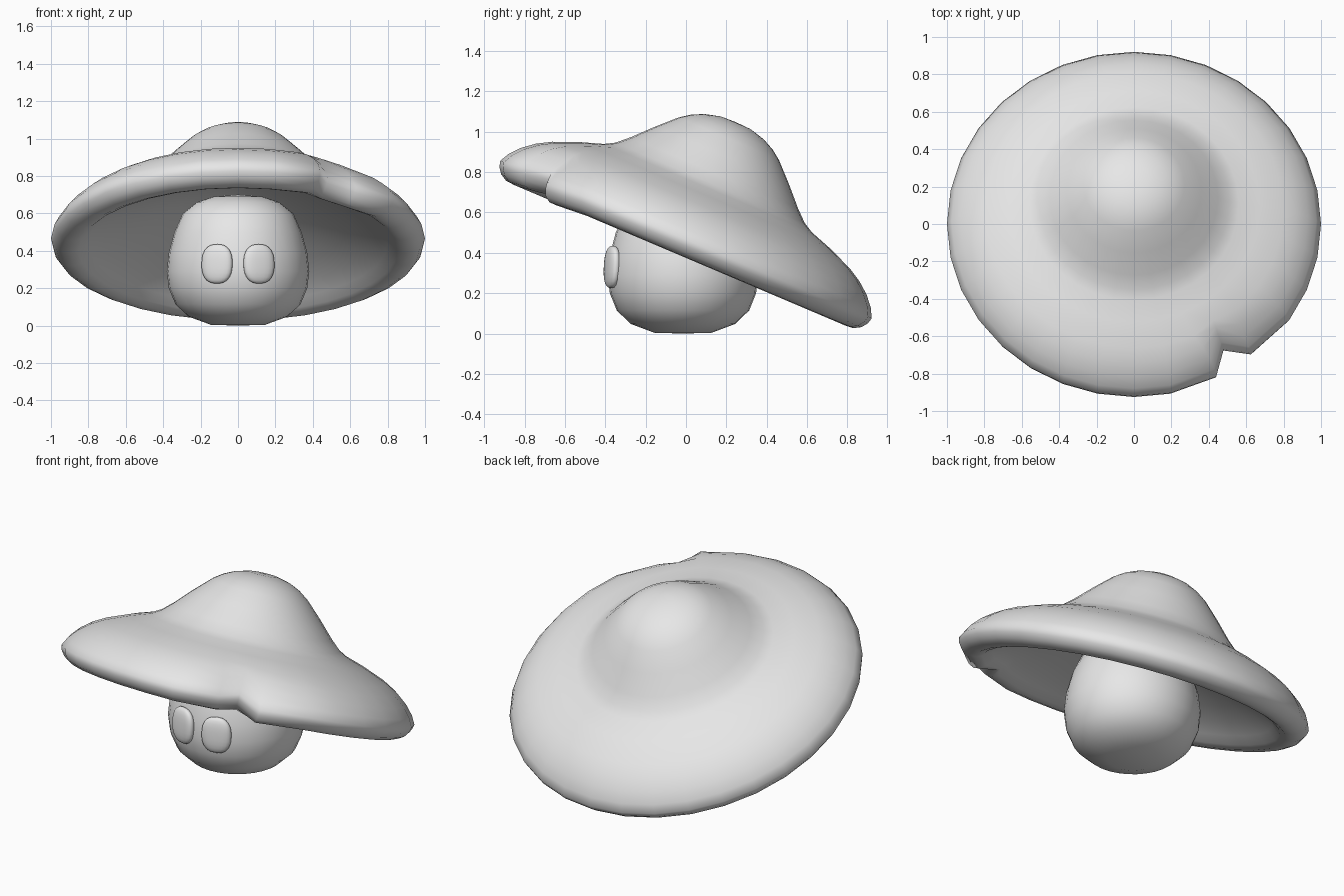
import bpy, bmesh, math
from mathutils import Matrix

if "Cube" in bpy.data.objects:
    bpy.data.objects.remove(bpy.data.objects["Cube"])

gray = bpy.data.materials.new("light_gray")
gray.diffuse_color = (0.8, 0.8, 0.8, 1)
gray.use_nodes = True
gray.node_tree.nodes["Principled BSDF"].inputs["Base Color"].default_value = gray.diffuse_color


def finish(bm, name, angle):
    bmesh.ops.recalc_face_normals(bm, faces=bm.faces)
    me = bpy.data.meshes.new(name)
    bm.to_mesh(me)
    bm.free()
    ob = bpy.data.objects.new(name, me)
    bpy.context.collection.objects.link(ob)
    me.materials.append(gray)
    bpy.ops.object.select_all(action='DESELECT')
    ob.select_set(True)
    bpy.context.view_layer.objects.active = ob
    bpy.ops.object.shade_smooth_by_angle(angle=math.radians(angle))
    return ob


def revolve(profile, segments):
    """Closed surface of revolution; profile starts and ends on the axis."""
    bm = bmesh.new()
    rings = []
    for r, h in profile:
        if r == 0:
            rings.append([bm.verts.new((0, 0, h))] * segments)
        else:
            angles = [2 * math.pi * k / segments for k in range(segments)]
            rings.append([bm.verts.new((r * math.sin(a), -r * math.cos(a), h))
                          for a in angles])
    for p, q in zip(rings, rings[1:]):
        for k in range(segments):
            n = (k + 1) % segments
            bm.faces.new(list(dict.fromkeys((p[k], p[n], q[n], q[k]))))
    return bm


# Tilted mushroom cap: bell crown, wide brim, rounded lip, hollow underside
cap_profile = [
    (0, 0.632), (0.08, 0.629), (0.16, 0.608), (0.22, 0.579), (0.27, 0.543),
    (0.36, 0.455), (0.45, 0.36), (0.51, 0.305), (0.56, 0.277), (0.67, 0.24),
    (0.8, 0.187), (0.87, 0.147), (0.93, 0.099), (0.975, 0.047), (1.0, 0.0),
    (0.992, -0.03), (0.97, -0.06), (0.935, -0.08), (0.89, -0.084),
    (0.85, -0.068), (0.8, -0.03), (0.72, 0.02), (0.6, 0.075), (0.45, 0.135),
    (0.3, 0.185), (0.15, 0.22), (0, 0.235)]
cap = revolve(cap_profile, 32)

# Horizontal pinch of three brim columns makes a small bite at the front right
tilt = Matrix.Translation((0, 0, 0.466)) @ Matrix.Rotation(math.radians(-23), 4, 'X')
shifts = {2: (0.057, 0.035), 3: (-0.076, 0.095), 4: (-0.077, -0.04)}
for v in cap.verts:
    r = math.hypot(v.co.x, v.co.y)
    k = round(math.atan2(v.co.x, -v.co.y) / (math.pi / 16))
    t = min(max((r - 0.75) / 0.2, 0), 1)
    v.co = tilt @ v.co
    if k in shifts:
        v.co.x += shifts[k][0] * t
        v.co.y += shifts[k][1] * t
finish(cap, "cap", 80)

# Egg-shaped body with a flat base
body_profile = [
    (0, 0), (0.145, 0.004), (0.265, 0.048), (0.335, 0.115), (0.37, 0.2),
    (0.381, 0.29), (0.37, 0.39), (0.34, 0.5), (0.295, 0.6), (0.22, 0.66),
    (0.13, 0.69), (0, 0.7)]
body = revolve(body_profile, 32)
body.transform(Matrix.Translation((0, -0.015, 0)) @ Matrix.Diagonal((1, 0.98, 1, 1)))
finish(body, "body", 60)

# Flattened rounded eyes, turned to follow the body
for side, label in ((-1, "left"), (1, "right")):
    eye = bmesh.new()
    bmesh.ops.create_uvsphere(eye, u_segments=24, v_segments=14, radius=1)
    for v in eye.verts:
        s = (abs(v.co.x) ** 2.5 + abs(v.co.y) ** 2.5 + abs(v.co.z) ** 2.5) ** -0.4
        v.co *= s
    eye.transform(Matrix.Translation((side * 0.112, -0.367, 0.33))
                  @ Matrix.Rotation(side * math.radians(17), 4, 'Z')
                  @ Matrix.Rotation(math.radians(-3), 4, 'X')
                  @ Matrix.Diagonal((0.085, 0.03, 0.105, 1)))
    finish(eye, label + "_eye", 60)
